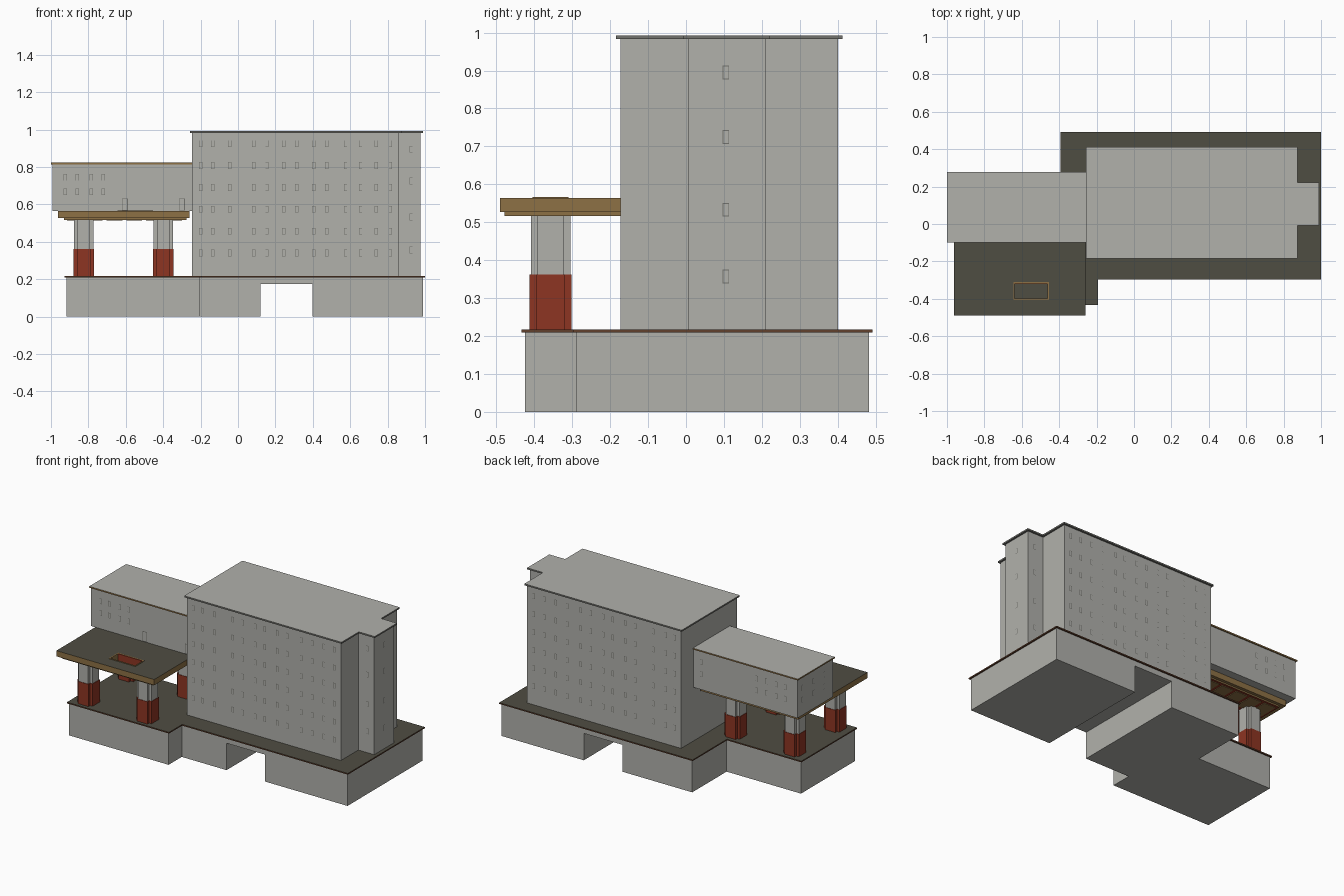
import bpy, bmesh, math

if "Cube" in bpy.data.objects:
    bpy.data.objects.remove(bpy.data.objects["Cube"])


def mat(name, rgb):
    m = bpy.data.materials.new(name)
    m.diffuse_color = (*rgb, 1)
    m.use_nodes = True
    m.node_tree.nodes["Principled BSDF"].inputs["Base Color"].default_value = m.diffuse_color
    return m


WALL = mat("wall_grey", (0.44, 0.44, 0.41))
FRAME = mat("frame_grey", (0.17, 0.17, 0.155))
DARK = mat("dark_paving", (0.078, 0.075, 0.055))
BROWN = mat("brown_edge", (0.12, 0.05, 0.025))
TAN = mat("tan_fascia", (0.27, 0.165, 0.06))
RED = mat("brick_red", (0.27, 0.035, 0.016))


def prism(name, pts, z0, z1, top, side=None, bottom=None):
    """Extrude an outline; faces coloured by direction."""
    bm = bmesh.new()
    lo = [bm.verts.new((x, y, z0)) for x, y in pts]
    hi = [bm.verts.new((x, y, z1)) for x, y in pts]
    bm.faces.new(lo[::-1])
    bm.faces.new(hi)
    n = len(pts)
    for i in range(n):
        j = (i + 1) % n
        bm.faces.new((lo[i], lo[j], hi[j], hi[i]))
    side = side or top
    bottom = bottom or side
    bm.normal_update()
    for f in bm.faces:
        f.material_index = 0 if f.normal.z > .5 else 2 if f.normal.z < -.5 else 1
    me = bpy.data.meshes.new(name)
    bm.to_mesh(me)
    bm.free()
    for m in (top, side, bottom):
        me.materials.append(m)
    ob = bpy.data.objects.new(name, me)
    bpy.context.collection.objects.link(ob)
    return ob


def rect(x0, x1, y0, y1):
    return [(x0, y0), (x1, y0), (x1, y1), (x0, y1)]


def box(name, x0, x1, y0, y1, z0, z1, top, side=None, bottom=None):
    return prism(name, rect(x0, x1, y0, y1), z0, z1, top, side, bottom)


def cut(ob, cutter):
    mod = ob.modifiers.new("opening", 'BOOLEAN')
    mod.operation = 'DIFFERENCE'
    mod.solver = 'EXACT'
    mod.object = cutter
    cutter.hide_render = True
    cutter.hide_set(True)


def windows(name, spots, axis, face, sign, w=.018, h=.036):
    """Thin framed plates on a wall; spots are (position along wall, z)."""
    for part, k, d, m in (("frame", 1, .001, FRAME), ("pane", .74, .002, WALL)):
        bm = bmesh.new()
        for u, z in spots:
            a, b = w * k / 2, (h - w * (1 - k)) / 2
            p = face + sign * d
            q = [(u - a, z - b), (u + a, z - b), (u + a, z + b), (u - a, z + b)]
            vs = [bm.verts.new((s, p, t) if axis == 'y' else (p, s, t)) for s, t in q]
            f = bm.faces.new(vs)
            f.normal_update()
            if getattr(f.normal, axis) * sign < 0:
                f.normal_flip()
        me = bpy.data.meshes.new(name + "_" + part)
        bm.to_mesh(me)
        bm.free()
        me.materials.append(m)
        bpy.context.collection.objects.link(bpy.data.objects.new(me.name, me))


def grid(us, zs):
    return [(u, z) for u in us for z in zs]


# Podium with a driveway tunnel, and its paved deck
def podium_outline(e):
    return [(-.918 - e, -.424 - e), (-.202 + e, -.424 - e), (-.202 + e, -.289 - e),
            (.99 + e, -.289 - e), (.99 + e, .483 + e), (-.383 - e, .483 + e),
            (-.383 - e, .13 + e), (-.918 - e, .13 + e)]


podium = prism("podium", podium_outline(0), 0, .21, WALL)
cut(podium, box("tunnel_cutter", .12, .397, -.6, .6, -.1, .175, WALL))
prism("podium_deck", podium_outline(.009), .209, .217, DARK, BROWN)


# Tower with stair bay on the right end, and flat roof slab
def tower_outline(e):
    return [(-.245 - e, -.173 - e), (.862 + e, -.173 - e), (.862 + e, .005 - e),
            (.976 + e, .005 - e), (.976 + e, .209 + e), (.862 + e, .209 + e),
            (.862 + e, .4 + e), (-.245 - e, .4 + e)]


prism("tower", tower_outline(0), .215, .984, WALL)
prism("tower_roof", tower_outline(.012), .983, .993, WALL, FRAME)

# Tower windows
cols = [.045, .11, .2, .33, .4, .49, .56, .65, .72, .82, .9, .985, 1.06]
rows = [.925 - .117 * i for i in range(6)]
windows("tower_front_windows", grid([-.245 + c for c in cols], rows), 'y', -.173, -1)
windows("tower_back_windows", grid([-.245 + c for c in cols], rows), 'y', .4, 1)
bay_rows = [.895, .725, .533, .357]
windows("bay_end_windows", grid([.105], bay_rows), 'x', .976, 1)
windows("bay_front_windows", grid([.925], bay_rows), 'y', .005, -1)
windows("bay_back_windows", grid([.925], bay_rows), 'y', .209, 1)

# Raised side wing and its roof
box("wing", -.993, -.243, -.093, .272, .565, .815, WALL)
box("wing_roof", -1.0, -.245, -.1, .279, .814, .823, WALL, TAN)
wing_rows = [.745, .668]
windows("wing_front_windows", grid([-.923, -.86, -.785, -.72], wing_rows), 'y', -.093, -1)
windows("wing_back_windows", grid([-.905, -.84, -.77, -.7, -.3], wing_rows), 'y', .272, 1)
windows("wing_end_windows", grid([.225, .11, 0], wing_rows), 'x', -.993, -1)
windows("terrace_doors", [(-.605, .6), (-.3, .6)], 'y', -.093, -1, .032, .066)

# Canopy in two layers with a rectangular skylight opening
canopy = box("canopy", -.963, -.26, -.49, .22, .527, .564, DARK, TAN, TAN)
soffit = box("canopy_soffit", -.93, -.275, -.478, .2, .517, .527, TAN, TAN, RED)
hole = box("skylight_cutter", -.64, -.46, -.4, -.31, .45, .6, TAN)
cut(canopy, hole)
cut(soffit, hole)
# Skylight curb
for i, (x0, x1, y0, y1) in enumerate([(-.645, -.455, -.405, -.398), (-.645, -.455, -.317, -.31),
                                      (-.645, -.638, -.398, -.317), (-.462, -.455, -.398, -.317)]):
    box("skylight_curb_%d" % i, x0, x1, y0, y1, .52, .567, TAN)
box("skylight_red_trim", -.64, -.46, -.321, -.317, .52, .566, RED)

# Coffer panels below the wing
for i in range(6):
    x = -.915 + i * .106
    box("coffer_panel_%d" % i, x, x + .085, .06, .185, .513, .518, TAN)


# Cross-shaped columns, red at the foot
def cross(cx, cy, a, b):
    q = [(a, -b), (a, b), (b, b), (b, a), (-b, a), (-b, b),
         (-a, b), (-a, -b), (-b, -b), (-b, -a), (b, -a), (b, -b)]
    return [(cx + x, cy + y) for x, y in q]


for row, cy in (("front", -.357), ("rear", .06)):
    for hand, cx in (("left", -.825), ("right", -.4)):
        name = row + "_" + hand
        prism(name + "_column", cross(cx, cy, .052, .034), .215, .52, WALL)
        prism(name + "_column_foot", cross(cx, cy, .055, .037), .215, .362, RED)
